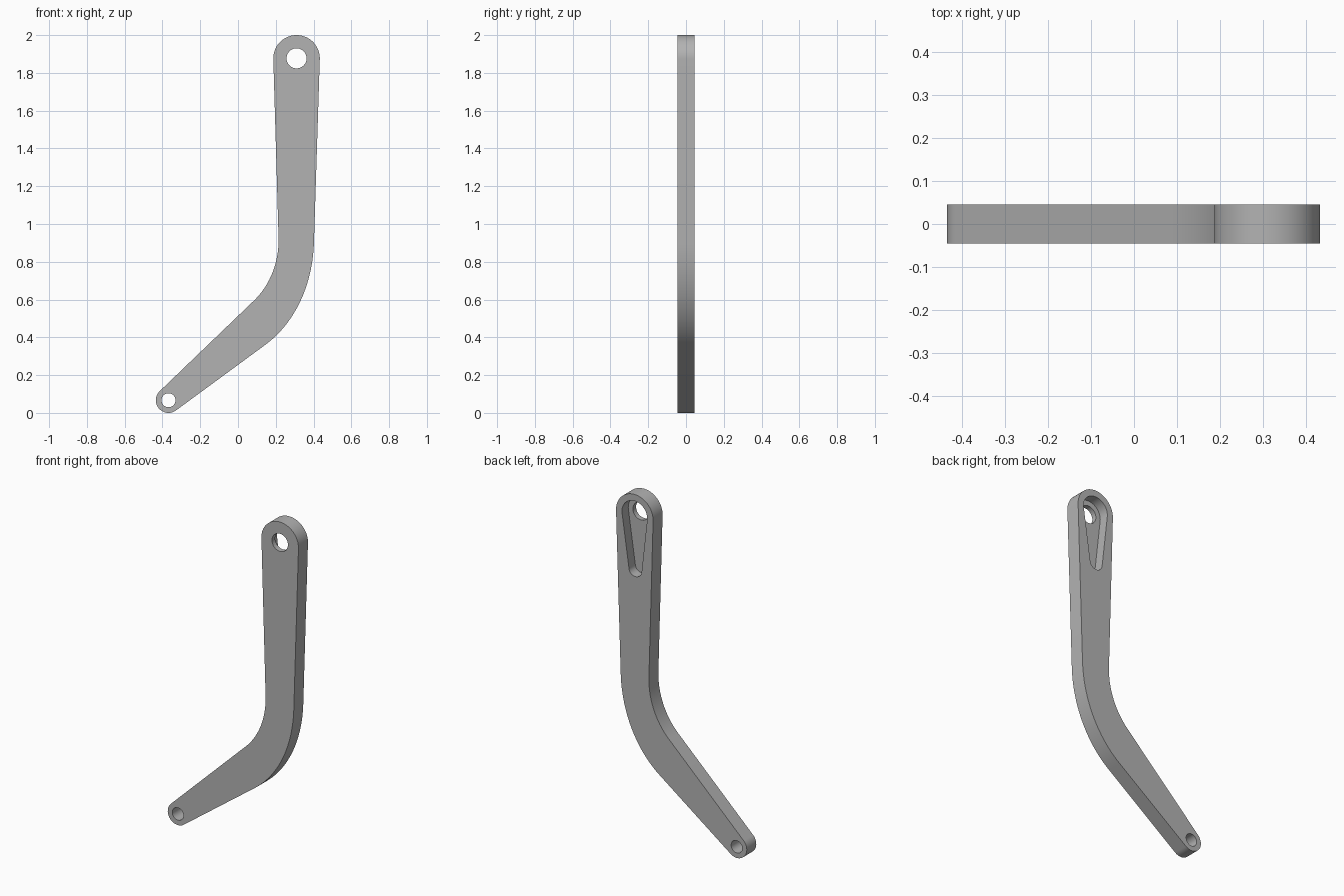
import bpy, bmesh
from math import cos, sin, radians
from mathutils import Vector
from mathutils.geometry import interpolate_bezier

HALF = 0.045                       # half of the plate thickness
TOP, TOP_R = Vector((0.31, 1.877)), 0.123
LOW, LOW_R = Vector((-0.368, 0.067)), 0.067

cube = bpy.data.objects.get("Cube")
if cube:
    bpy.data.objects.remove(cube, do_unlink=True)

grey = bpy.data.materials.new("plain grey")
grey.use_nodes = True
tone = (0.45, 0.45, 0.45, 1)
grey.diffuse_color = tone
grey.node_tree.nodes["Principled BSDF"].inputs["Base Color"].default_value = tone


def arc(centre, radius, start, end, steps=32):
    """Points on a circular arc, angles in degrees."""
    angles = [radians(start + (end - start) * i / steps) for i in range(steps + 1)]
    return [centre + radius * Vector((cos(a), sin(a))) for a in angles]


def bend(start, corner, end, steps=24):
    """Round the corner between two straight edges."""
    a, c, b = (Vector(p) for p in (start, corner, end))
    return [p.to_2d() for p in interpolate_bezier(
        a.to_3d(), a.lerp(c, 0.63).to_3d(), b.lerp(c, 0.63).to_3d(), b.to_3d(), steps)]


def prism(name, points, y0, y1):
    """Solid made by extruding an x-z profile along y."""
    bm = bmesh.new()
    face = bm.faces.new([bm.verts.new((p.x, y0, p.y)) for p in points])
    moved = bmesh.ops.extrude_face_region(bm, geom=[face])["geom"]
    bmesh.ops.translate(bm, vec=(0, y1 - y0, 0),
                        verts=[v for v in moved if isinstance(v, bmesh.types.BMVert)])
    bmesh.ops.recalc_face_normals(bm, faces=bm.faces)
    mesh = bpy.data.meshes.new(name)
    bm.to_mesh(mesh)
    bm.free()
    mesh.materials.append(grey)
    obj = bpy.data.objects.new(name, mesh)
    bpy.context.collection.objects.link(obj)
    return obj


# Bent arm: rounded top end, inner bend, rounded low end, outer bend
outline = arc(TOP, TOP_R, -1.8, 181.7, 48)
outline += bend((0.215, 0.92), (0.217, 0.722), (0.085, 0.595))
outline += arc(LOW, LOW_R, 133.9, 305.7)
outline += bend((0.14, 0.357), (0.39, 0.537), (0.402, 0.9))
arm = prism("bent_arm", outline, -HALF, HALF)

# Pivot holes and the tapered pocket in the back
pocket = arc(TOP, 0.084, -5, 185) + arc(Vector((0.305, 1.55)), 0.042, 185, 355)
cutters = [
    prism("top_hole_cutter", arc(TOP, 0.053, 0, 360, 48)[:-1], -0.1, 0.1),
    prism("low_hole_cutter", arc(LOW, 0.037, 0, 360, 40)[:-1], -0.1, 0.1),
    prism("pocket_cutter", pocket, HALF - 0.06, 0.1),
]
bpy.ops.object.select_all(action="DESELECT")
arm.select_set(True)
bpy.context.view_layer.objects.active = arm
for cutter in cutters:
    cutter.hide_render = True
    cut = arm.modifiers.new(cutter.name, "BOOLEAN")
    cut.operation = "DIFFERENCE"
    cut.solver = "EXACT"
    cut.object = cutter
    bpy.ops.object.modifier_apply(modifier=cut.name)
    bpy.data.objects.remove(cutter, do_unlink=True)

bpy.ops.object.shade_smooth_by_angle(angle=radians(30))
